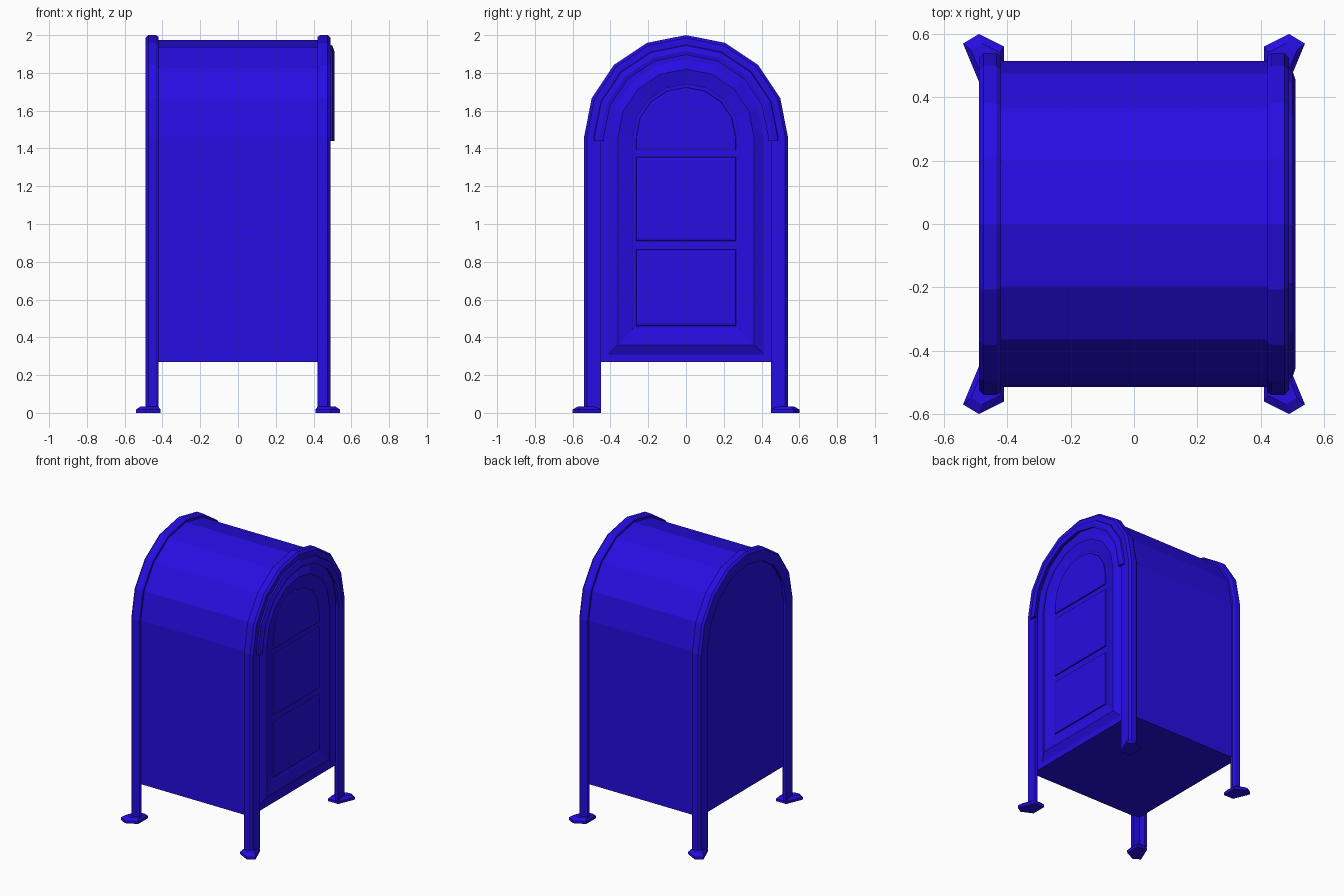
import bpy, bmesh, math

cube = bpy.data.objects.get("Cube")
if cube:
    bpy.data.objects.remove(cube, do_unlink=True)

blue = bpy.data.materials.new("deep blue paint")
COLOUR = (0.019, 0.004, 0.76, 1)
blue.diffuse_color = COLOUR
blue.use_nodes = True
blue.node_tree.nodes["Principled BSDF"].inputs["Base Color"].default_value = COLOUR

SPRING = 1.46   # height where the round top begins
STEPS = 8       # facets in the round top


def arch(r, base):
    """Round-topped outline as (y, z) points, open at the bottom."""
    arc = [(r * math.cos(math.pi * i / STEPS), SPRING + r * math.sin(math.pi * i / STEPS))
           for i in range(STEPS + 1)]
    return [(r, base)] + arc + [(-r, base)]


def loft(name, rings):
    """Skin closed rings of 3D points and cap both ends."""
    bm = bmesh.new()
    rows = [[bm.verts.new(p) for p in ring] for ring in rings]
    n = len(rows[0])
    for a, b in zip(rows, rows[1:]):
        for i in range(n):
            j = (i + 1) % n
            bm.faces.new((a[i], a[j], b[j], b[i]))
    bm.faces.new(rows[0])
    bm.faces.new(rows[-1])
    bmesh.ops.recalc_face_normals(bm, faces=bm.faces)
    mesh = bpy.data.meshes.new(name)
    bm.to_mesh(mesh)
    bm.free()
    mesh.materials.append(blue)
    obj = bpy.data.objects.new(name, mesh)
    bpy.context.collection.objects.link(obj)
    return obj


def arch_loft(name, steps):
    """Loft arched outlines; each step is (x, radius, base height)."""
    return loft(name, [[(x, y, z) for y, z in arch(r, base)] for x, r, base in steps])


def sweep(name, section, base, side=1):
    """Sweep an (x, radius) section along the arch."""
    paths = [(x * side, arch(r, base)) for x, r in section]
    return loft(name, [[(x, *path[i]) for x, path in paths] for i in range(STEPS + 3)])


# Main box
arch_loft("box_body", [(-0.47, 0.515, 0.27), (0.46, 0.515, 0.27)])

# Angle-iron frames whose ends form the legs
frame = [(0.42, 0.505), (0.42, 0.53), (0.435, 0.54), (0.475, 0.54),
         (0.49, 0.525), (0.49, 0.45), (0.47, 0.45), (0.47, 0.505)]
for side, label in ((1, "left"), (-1, "right")):
    sweep(label + "_leg_frame", frame, 0.02, side)

# Hood strip over the door
hood = [(0.485, 0.49), (0.5, 0.485), (0.51, 0.455), (0.505, 0.435), (0.485, 0.44)]
sweep("door_hood", hood, 1.44)

# Door with raised moulding
arch_loft("door_moulding", [(0.455, 0.42, 0.3), (0.485, 0.36, 0.36),
                            (0.468, 0.285, 0.44), (0.465, 0.28, 0.445)])

# Raised door panels: the top one arched, the others square
arch_loft("top_panel", [(0.46, 0.265, 1.39), (0.472, 0.262, 1.393), (0.475, 0.25, 1.405)])
for label, low, high in (("middle", 0.91, 1.355), ("bottom", 0.46, 0.865)):
    rings = []
    for x, gap in ((0.46, 0), (0.472, 0.003), (0.475, 0.012)):
        w = 0.265 - gap
        rings.append([(x, -w, low + gap), (x, w, low + gap),
                      (x, w, high - gap), (x, -w, high - gap)])
    loft(label + "_panel", rings)

# Flared feet
foot = [(0.41, 0.45), (0.41, 0.56), (0.49, 0.6), (0.54, 0.57), (0.49, 0.45)]
for sx, lx in ((1, "left"), (-1, "right")):
    for sy, ly in ((1, "back"), (-1, "front")):
        rings = []
        for z, scale in ((0, 1), (0.018, 1), (0.035, 0.7)):
            rings.append([(sx * (0.455 + (x - 0.455) * scale),
                           sy * (0.5 + (y - 0.5) * scale), z) for x, y in foot])
        loft(f"{ly}_{lx}_foot", rings)
